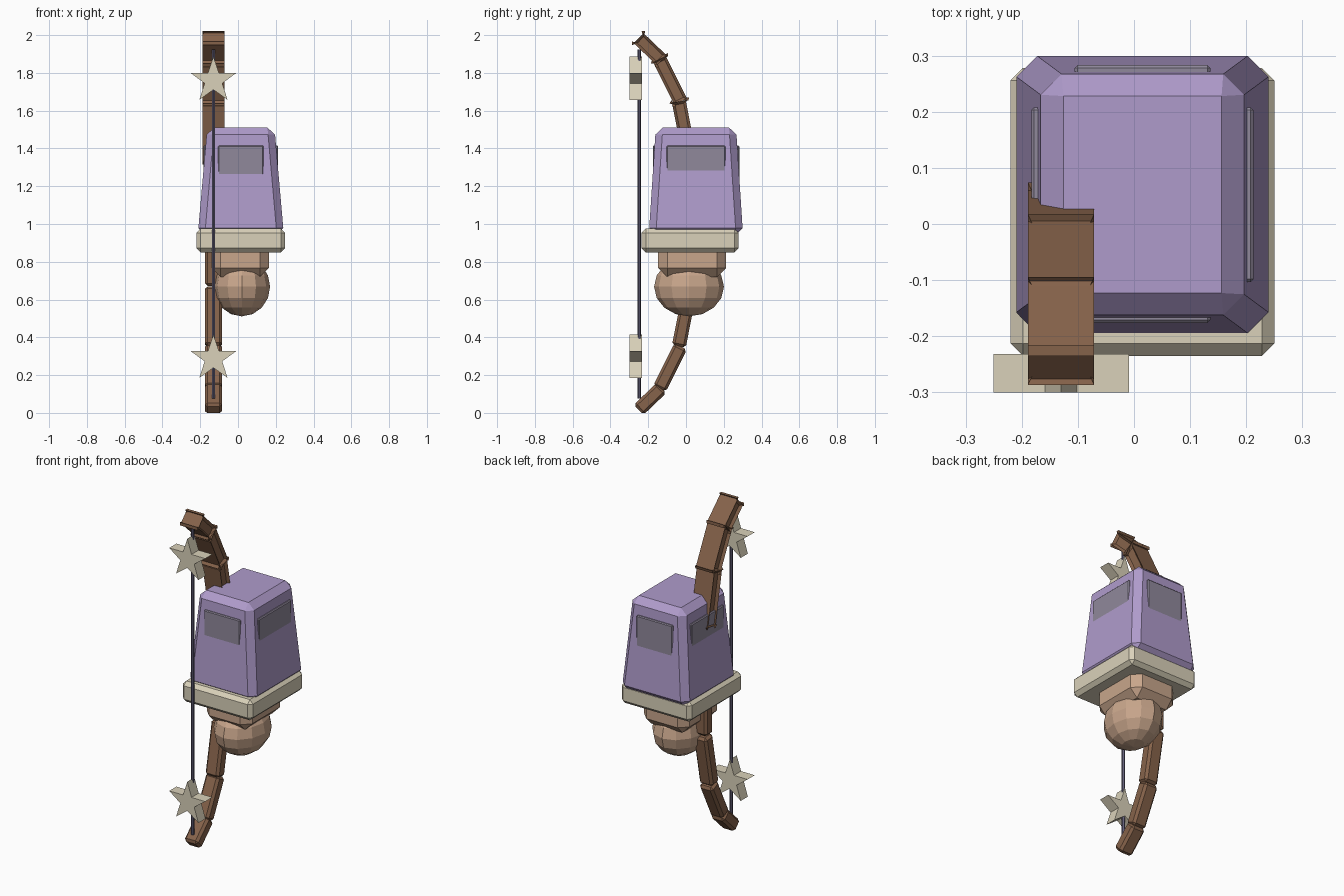
import bpy, bmesh, math
from mathutils import Matrix, Vector

if "Cube" in bpy.data.objects:
    bpy.data.objects.remove(bpy.data.objects["Cube"])


def material(name, rgb):
    m = bpy.data.materials.new(name)
    m.diffuse_color = (*rgb, 1)
    m.use_nodes = True
    m.node_tree.nodes["Principled BSDF"].inputs["Base Color"].default_value = m.diffuse_color
    return m


PURPLE = material("purple", (0.43, 0.33, 0.60))
CREAM = material("cream", (0.70, 0.64, 0.49))
TAN = material("tan", (0.58, 0.38, 0.26))
BROWN = material("brown", (0.24, 0.125, 0.07))
CORD = material("cord", (0.13, 0.12, 0.20))
GREY = material("grey_purple", (0.28, 0.25, 0.33))


def finish(name, bm, mat):
    bmesh.ops.recalc_face_normals(bm, faces=bm.faces)
    me = bpy.data.meshes.new(name)
    bm.to_mesh(me)
    bm.free()
    me.materials.append(mat)
    ob = bpy.data.objects.new(name, me)
    bpy.context.collection.objects.link(ob)
    return ob


def add_block(bm, lo, hi, bevel, taper=(0, 0), matrix=None):
    """Chamfered box between two corners; taper pulls the top in per side."""
    new = bmesh.ops.create_cube(bm, size=1)["verts"]
    for v in new:
        up = v.co.z > 0
        p = [hi[i] if v.co[i] > 0 else lo[i] for i in range(3)]
        for i in range(2):
            if up:
                p[i] -= math.copysign(taper[i], v.co[i])
        v.co = matrix @ Vector(p) if matrix else Vector(p)
    edges = list({e for v in new for e in v.link_edges})
    bmesh.ops.bevel(bm, geom=edges, offset=bevel, segments=1, profile=0.5,
                    affect='EDGES', clamp_overlap=True)


def block(name, lo, hi, bevel, mat, taper=(0, 0)):
    bm = bmesh.new()
    add_block(bm, lo, hi, bevel, taper)
    return finish(name, bm, mat)


# Tapered case body, rim and neck
block("case_body", (-0.213, -0.197, 0.942), (0.243, 0.302, 1.51), 0.037,
      PURPLE, (0.05, 0.037))
block("rim", (-0.22, -0.235, 0.85), (0.25, 0.278, 0.975), 0.022, CREAM)
block("neck", (-0.14, -0.147, 0.72), (0.165, 0.213, 0.92), 0.048, TAN)

# Upright vent plates emerging from the four sloped walls
block("vent_front", (-0.106, -0.176, 1.22), (0.136, -0.13, 1.415), 0.005, GREY)
block("vent_back", (-0.106, 0.235, 1.22), (0.136, 0.283, 1.415), 0.005, GREY)
block("vent_left", (-0.183, -0.103, 1.22), (-0.14, 0.208, 1.415), 0.005, GREY)
block("vent_right", (0.17, -0.103, 1.22), (0.213, 0.208, 1.415), 0.005, GREY)

# Faceted ball under the neck
bm = bmesh.new()
bmesh.ops.create_uvsphere(bm, u_segments=12, v_segments=8, radius=1,
                          matrix=Matrix.Translation((0.02, 0.016, 0.668))
                          @ Matrix.Diagonal((0.15, 0.185, 0.157, 1)))
finish("ball", bm, TAN)

# Bow made of straight chamfered segments, mirrored about z = 1
BOW_X = -0.13
upper = [((-0.251, 1.984), (-0.13, 1.868)),
         ((-0.14, 1.872), (-0.028, 1.648)),
         ((-0.038, 1.648), (0.024, 1.335))]
segments = upper + [((a[0], 2 - a[1]), (b[0], 2 - b[1])) for a, b in upper]
segments.append(((0.022, 0.672), (0.022, 1.328)))
bm = bmesh.new()
for a, b in segments:
    a, b = Vector((BOW_X, *a)), Vector((BOW_X, *b))
    d = b - a
    h = d.length / 2
    rot = Matrix.Rotation(math.atan2(-d.y, d.z), 4, 'X')
    add_block(bm, (-0.045, -0.037, -h), (0.045, 0.037, h), 0.014,
              matrix=Matrix.Translation((a + b) / 2) @ rot)
finish("bow_limbs", bm, BROWN)

# Bow string
bm = bmesh.new()
bmesh.ops.create_cone(bm, cap_ends=True, segments=6, radius1=0.009,
                      radius2=0.009, depth=1.85,
                      matrix=Matrix.Translation((BOW_X, -0.247, 1)))
finish("bow_string", bm, CORD)

# Five-pointed stars on the string
for name, cz in (("upper_star", 1.76), ("lower_star", 0.288)):
    bm = bmesh.new()
    ring = []
    for i in range(10):
        r = 0.127 if i % 2 == 0 else 0.049
        t = math.pi / 2 + i * math.pi / 5
        ring.append(bm.verts.new((BOW_X + r * math.cos(t), -0.30,
                                  cz + r * math.sin(t))))
    face = bm.faces.new(ring)
    out = bmesh.ops.extrude_face_region(bm, geom=[face], use_keep_orig=True)
    bmesh.ops.translate(bm, vec=(0, 0.068, 0),
                        verts=[g for g in out["geom"]
                               if isinstance(g, bmesh.types.BMVert)])
    finish(name, bm, CREAM)
